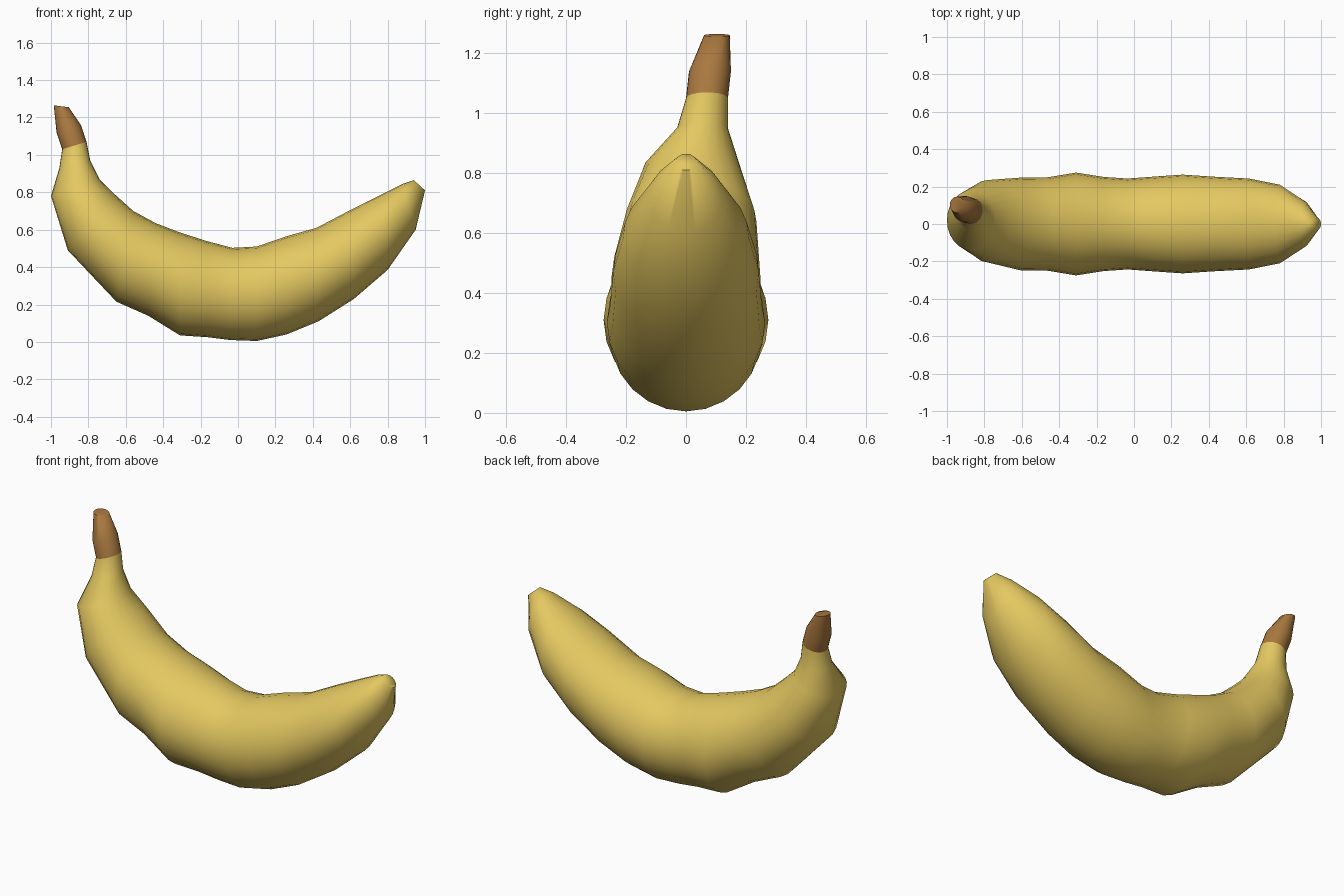
import bpy, bmesh
from math import sin, cos, tau

if "Cube" in bpy.data.objects:
    bpy.data.objects.remove(bpy.data.objects["Cube"])

SIDES = 24

# Cross-sections: outer x, z; inner x, z; y centre; half width
fruit = [
    (1.00, .81, .94, .865, 0, .035), (.95, .60, .88, .845, 0, .12),
    (.80, .385, .76, .785, 0, .21), (.62, .23, .61, .71, 0, .243),
    (.43, .11, .42, .61, 0, .253), (.26, .04, .26, .565, 0, .264),
    (.10, .005, .10, .51, 0, .253), (-.04, .01, -.03, .503, 0, .243),
    (-.16, .025, -.17, .54, 0, .252), (-.31, .035, -.31, .585, 0, .275),
    (-.48, .14, -.44, .635, 0, .25), (-.65, .215, -.56, .70, 0, .248),
    (-.91, .49, -.66, .79, .015, .22), (-1.0, .78, -.74, .87, .02, .16),
    (-.955, .93, -.79, .97, .055, .085), (-.94, 1.03, -.81, 1.07, .07, .07),
]
stem = [
    fruit[-1], (-.97, 1.12, -.84, 1.16, .08, .07),
    (-.985, 1.265, -.905, 1.255, .103, .043),
]


def loft(name, sections, color, caps):
    """Skin a row of elliptical cross-sections."""
    bm = bmesh.new()
    rings = []
    for ox, oz, ix, iz, y, w in sections:
        ring = []
        for i in range(SIDES):
            a = tau * i / SIDES
            t = (1 + cos(a)) / 2
            ring.append(bm.verts.new((ox + (ix - ox) * t, y + w * sin(a), oz + (iz - oz) * t)))
        rings.append(ring)
    for r, s in zip(rings, rings[1:]):
        for i in range(SIDES):
            j = (i + 1) % SIDES
            bm.faces.new((r[i], r[j], s[j], s[i]))
    for c in caps:
        bm.faces.new(rings[c])
    bmesh.ops.recalc_face_normals(bm, faces=bm.faces)
    # An open end leaves the direction ambiguous, so face the skin outward
    if bm.calc_volume(signed=True) < 0:
        bmesh.ops.reverse_faces(bm, faces=bm.faces)
    me = bpy.data.meshes.new(name)
    bm.to_mesh(me)
    bm.free()
    mat = bpy.data.materials.new(name + "_color")
    mat.diffuse_color = color
    mat.use_nodes = True
    mat.node_tree.nodes["Principled BSDF"].inputs["Base Color"].default_value = mat.diffuse_color
    me.materials.append(mat)
    ob = bpy.data.objects.new(name, me)
    bpy.context.collection.objects.link(ob)
    bpy.context.view_layer.objects.active = ob
    ob.select_set(True)
    bpy.ops.object.shade_smooth_by_angle(angle=1.05)
    ob.select_set(False)


# Yellow fruit body with closed tip, brown stem with flat cut top
loft("banana_body", fruit, (.78, .58, .12, 1), [0])
loft("stem", stem, (.40, .19, .05, 1), [-1])
